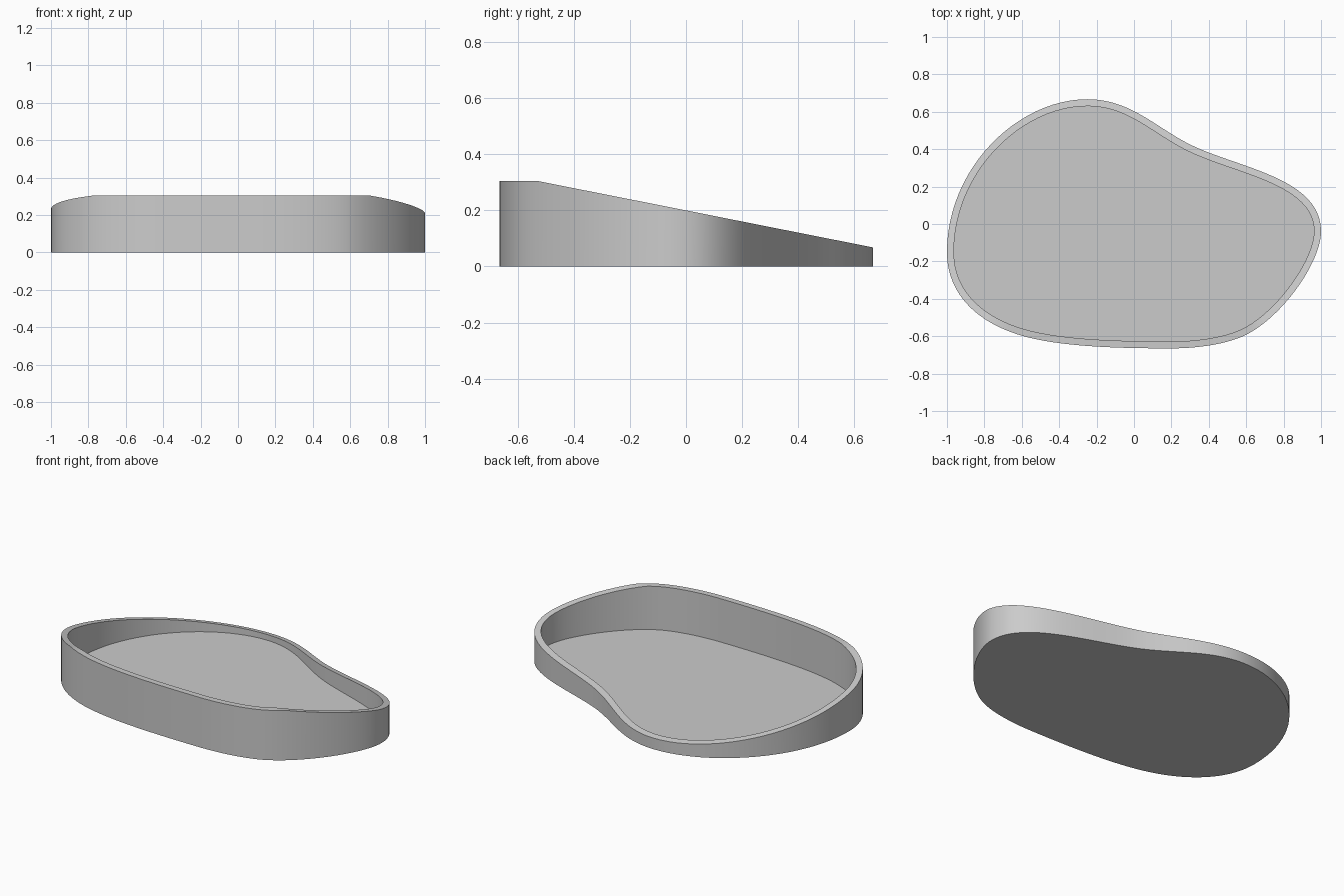
import bpy
import bmesh
from mathutils import Vector
from mathutils.geometry import interpolate_bezier

if "Cube" in bpy.data.objects:
    bpy.data.objects.remove(bpy.data.objects["Cube"], do_unlink=True)

WALL = 0.037
FLOOR = 0.04
RIM = 0.305
STEPS = 24

# Outline knots: incoming handle, point, outgoing handle
KNOTS = [
    ((-1, -0.38), (-1, -0.15), (-1, 0.30)),
    ((-0.62, 0.667), (-0.25, 0.667), (-0.02, 0.667)),
    ((0.11, 0.52), (0.30, 0.425), (0.55, 0.30)),
    ((1, 0.25), (1, -0.04), (1, -0.20)),
    ((0.80, -0.49), (0.60, -0.592), (0.50, -0.642)),
    ((0.34, -0.665), (0.20, -0.665), (-0.10, -0.665)),
    ((-0.40, -0.655), (-0.60, -0.597), (-0.83, -0.53)),
]


def sample_outline():
    points = []
    for a, b in zip(KNOTS, KNOTS[1:] + KNOTS[:1]):
        points += interpolate_bezier(Vector(a[1]), Vector(a[2]),
                                     Vector(b[0]), Vector(b[1]), STEPS + 1)[:-1]
    return [Vector((p[0], p[1])) for p in points]


def inset(points, distance):
    result = []
    for i, p in enumerate(points):
        tangent = (points[(i + 1) % len(points)] - points[i - 1]).normalized()
        result.append(p + Vector((tangent.y, -tangent.x)) * distance)
    return result


def rim_height(y):
    # Level at the front, then sloping down to the back
    return min(RIM, 0.2 - 0.198 * y)


material = bpy.data.materials.new("light grey")
material.use_nodes = True
colour = (0.6, 0.6, 0.6, 1)
material.diffuse_color = colour
material.node_tree.nodes["Principled BSDF"].inputs["Base Color"].default_value = colour

# Tray: underside, outer wall, sloping rim, inner wall, floor
outer = sample_outline()
inner = inset(outer, WALL)
bm = bmesh.new()
rings = [
    [bm.verts.new((p.x, p.y, 0)) for p in outer],
    [bm.verts.new((p.x, p.y, rim_height(p.y))) for p in outer],
    [bm.verts.new((p.x, p.y, rim_height(p.y))) for p in inner],
    [bm.verts.new((p.x, p.y, FLOOR)) for p in inner],
]
count = len(outer)
for low, high in zip(rings, rings[1:]):
    for i in range(count):
        j = (i + 1) % count
        bm.faces.new((low[i], low[j], high[j], high[i]))
bm.faces.new(rings[0])
bm.faces.new(rings[-1])
bmesh.ops.recalc_face_normals(bm, faces=bm.faces)

mesh = bpy.data.meshes.new("tray")
bm.to_mesh(mesh)
bm.free()
mesh.materials.append(material)
tray = bpy.data.objects.new("tray", mesh)
bpy.context.collection.objects.link(tray)
bpy.context.view_layer.objects.active = tray
tray.select_set(True)
bpy.ops.object.shade_smooth_by_angle(angle=0.6)
